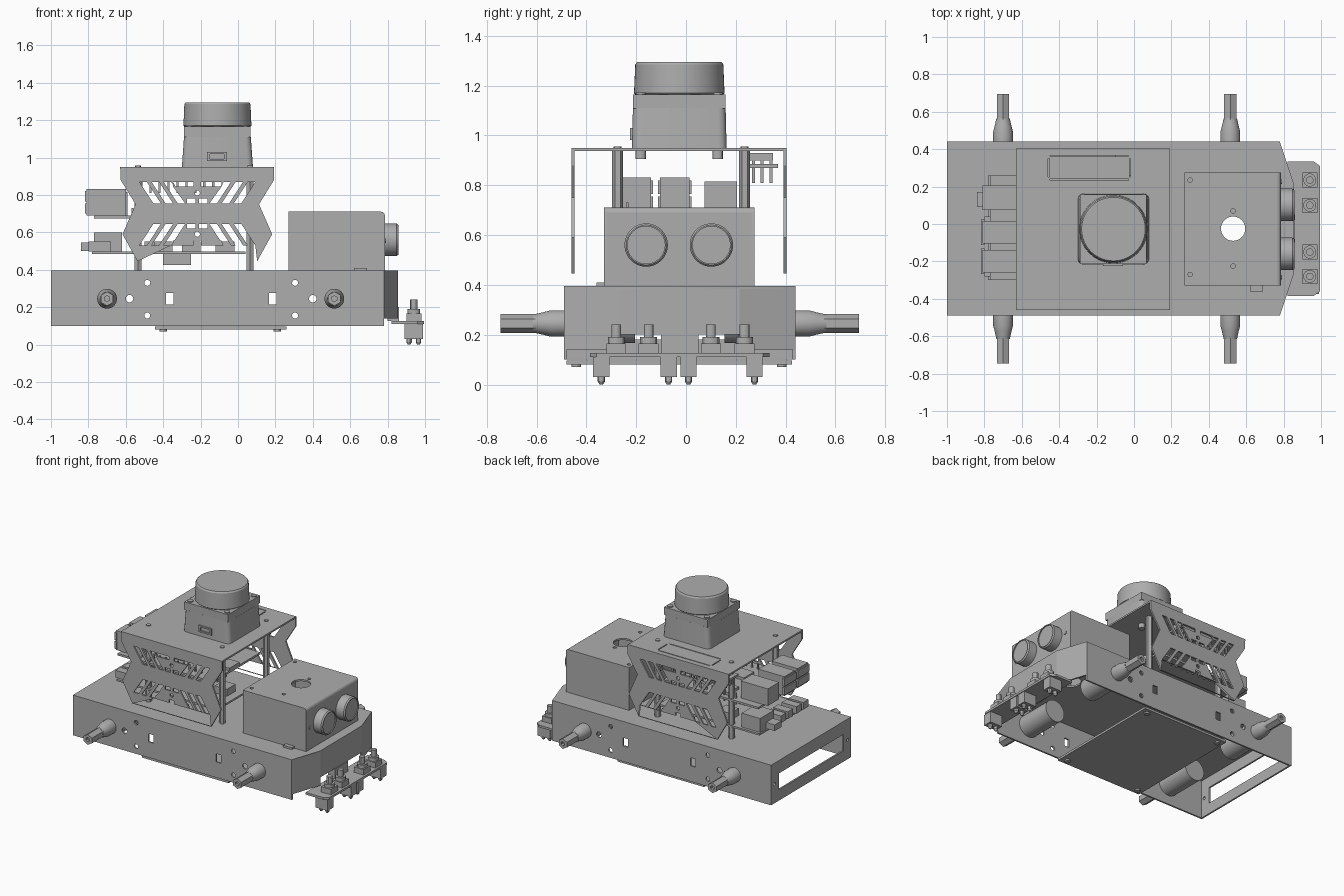
import bpy, bmesh, math
from mathutils import Matrix, Vector

if "Cube" in bpy.data.objects:
    bpy.data.objects.remove(bpy.data.objects["Cube"], do_unlink=True)

grey = bpy.data.materials.new("plain grey")
grey.use_nodes = True
grey.diffuse_color = (0.42, 0.42, 0.42, 1)
grey.node_tree.nodes["Principled BSDF"].inputs["Base Color"].default_value = grey.diffuse_color
parts = []


def finish(name, bm):
    bmesh.ops.remove_doubles(bm, verts=bm.verts, dist=1e-5)
    bmesh.ops.recalc_face_normals(bm, faces=bm.faces)
    mesh = bpy.data.meshes.new(name)
    bm.to_mesh(mesh)
    bm.free()
    mesh.materials.clear()
    mesh.materials.append(grey)
    ob = bpy.data.objects.new(name, mesh)
    bpy.context.collection.objects.link(ob)
    parts.append(ob)
    return ob


def box(name, x, y, z, bevel=0):
    bm = bmesh.new()
    bmesh.ops.create_cube(bm, size=1)
    for v in bm.verts:
        v.co = [a + (b - a) * (c + 0.5) for (a, b), c in zip((x, y, z), v.co)]
    if bevel:
        bmesh.ops.bevel(bm, geom=bm.edges[:], offset=bevel, segments=3, profile=0.5, affect='EDGES')
    return finish(name, bm)


def lathe(name, profile, loc, axis='Z', sides=24):
    """Closed solid of revolution from (radius, distance along axis) pairs."""
    rot = {'Z': Matrix(), 'X': Matrix.Rotation(math.pi / 2, 4, 'Y'),
           'Y': Matrix.Rotation(-math.pi / 2, 4, 'X')}[axis]
    bm = bmesh.new()
    rings = []
    for r, h in profile:
        ring = []
        for i in range(sides):
            a = math.tau * (i + 0.5) / sides
            ring.append(bm.verts.new(Vector(loc) + rot @ Vector((r * math.cos(a), r * math.sin(a), h))))
        rings.append(ring)
    for low, high in zip(rings, rings[1:]):
        for i in range(sides):
            j = (i + 1) % sides
            bm.faces.new((low[i], low[j], high[j], high[i]))
    bm.faces.new(rings[0][::-1])
    bm.faces.new(rings[-1])
    return finish(name, bm)


def circle(u, v, r, n=20):
    return [(u + r * math.cos(math.tau * i / n), v + r * math.sin(math.tau * i / n)) for i in range(n)]


def rect(u0, u1, v0, v1):
    return [(u0, v0), (u1, v0), (u1, v1), (u0, v1)]


def plate(name, loops, normal, at, thick=0.012, place=None):
    """Sheet with an outline and holes; normal is the axis it faces."""
    curve = bpy.data.curves.new(name, 'CURVE')
    curve.dimensions = '2D'
    curve.fill_mode = 'BOTH'
    curve.extrude = thick / 2
    for loop in loops:
        s = curve.splines.new('POLY')
        s.points.add(len(loop) - 1)
        for p, (u, v) in zip(s.points, loop):
            p.co = (u, v, 0, 1)
        s.use_cyclic_u = True
    tmp = bpy.data.objects.new(name, curve)
    bpy.context.collection.objects.link(tmp)
    mesh = bpy.data.meshes.new_from_object(tmp.evaluated_get(bpy.context.evaluated_depsgraph_get()))
    bm = bmesh.new()
    bm.from_mesh(mesh)
    bpy.data.objects.remove(tmp)
    bpy.data.meshes.remove(mesh)
    for f in bm.faces:
        f.smooth = False
    for vert in bm.verts:
        u, v, w = vert.co
        w += at
        vert.co = {'X': (w, u, v), 'Y': (u, w, v), 'Z': (u, v, w)}[normal]
        if place:
            vert.co = place @ vert.co
    return finish(name, bm)


# Chassis shell: top, sides, rear with slot, tapered nose
MID = -0.025
deck = [(-1, -0.49), (0.78, -0.49), (0.855, -0.265), (0.855, 0.215), (0.78, 0.44), (-1, 0.44)]
plate("chassis_top", [deck, circle(0.53, MID, 0.07)], 'Z', 0.389)
holes = [circle(x, z, 0.016) for x in (-0.485, 0.305) for z in (0.155, 0.33)]
holes += [rect(x, x + 0.04, 0.215, 0.275) for x in (-0.385, 0.165)]
holes += [circle(x, 0.245, 0.02) for x in (-0.58, 0.4)]
for side, y in (("right", -0.484), ("left", 0.434)):
    plate("chassis_side_" + side, [rect(-1, 0.78, 0.1, 0.395)] + holes, 'Y', y)
plate("chassis_rear", [rect(-0.49, 0.44, 0.1, 0.395), rect(-0.4, 0.35, 0.18, 0.3),
                       circle(-0.45, 0.24, 0.012), circle(0.4, 0.24, 0.012)], 'X', -0.994)
plate("nose_front", [rect(-0.265, 0.215, 0.2, 0.395)], 'X', 0.849)
slant = math.atan2(0.075, 0.225)
length = math.hypot(0.075, 0.225)
for side, s, y in (("right", 1, -0.49), ("left", -1, 0.44)):
    place = Matrix.Translation((0.78, y, 0)) @ Matrix.Rotation(-s * slant, 4, 'Z')
    plate("nose_cheek_" + side, [rect(*sorted((0, s * length)), 0.14, 0.395)], 'X', -0.006, place=place)
plate("belly_plate", [rect(-0.445, 0.26, -0.48, 0.425)], 'Z', 0.088, 0.016)
for x in (-0.4, 0.21):
    for y in (-0.44, 0.385):
        lathe("belly_screw", [(0.02, 0.07), (0.02, 0.09)], (x, y, 0), sides=12)

# Wheel hubs and gear motors
for x in (-0.7, 0.515):
    for s in (-1, 1):
        wall = MID + s * 0.46
        prof = [(0.053, 0), (0.053, 0.06), (0.045, 0.09), (0.036, 0.13)]
        lathe("wheel_hub", [(r, s * h) for r, h in prof], (x, wall, 0.245), 'Y')
        prof = [(0.038, 0.1), (0.038, 0.26), (0.016, 0.26), (0.016, 0.24)]
        lathe("wheel_shaft", [(r, s * h) for r, h in prof], (x, wall, 0.245), 'Y', 6)
        lathe("motor", [(0.08, 0), (0.08, -s * 0.28)], (x, wall, 0.245), 'Y')

# Sensor head with two round eyes
plate("head_top", [rect(0.27, 0.765, -0.33, 0.275), circle(0.53, MID, 0.065, 32), circle(0.53, 0.07, 0.012),
                   circle(0.53, -0.225, 0.012), circle(0.3, 0.235, 0.012), circle(0.3, -0.27, 0.012)], 'Z', 0.704)
arc = [(0.765 + 0.02 * math.cos(a), 0.69 + 0.02 * math.sin(a)) for a in (0, 0.4, 0.8, 1.2, 1.57)]
for side, y in (("right", -0.324), ("left", 0.269)):
    plate("head_side_" + side, [[(0.27, 0.395), (0.785, 0.395)] + arc + [(0.27, 0.71)]], 'Y', y)
inner = [(0.765 + 0.008 * math.cos(a), 0.69 + 0.008 * math.sin(a)) for a in (1.57, 1.2, 0.8, 0.4, 0)]
plate("head_bend", [arc + inner], 'Y', -0.0275, 0.605)
plate("head_front", [rect(-0.33, 0.275, 0.395, 0.69)], 'X', 0.779)
plate("head_back", [rect(-0.33, 0.275, 0.395, 0.71)], 'X', 0.276)
for y in (-0.16, 0.102):
    lathe("eye", [(0.08, 0.775), (0.087, 0.785), (0.087, 0.848), (0.08, 0.857),
                  (0.075, 0.857), (0.075, 0.85)], (0, y, 0.56), 'X', 40)
for y in (-0.285, 0.225):
    lathe("head_screw", [(0.012, 0.78), (0.012, 0.79)], (0, y, 0.555), 'X', 12)
box("head_hinge", (0.62, 0.69), (-0.36, -0.33), (0.395, 0.41))

# Hood with pierced side flaps
CX = -0.2175
half = [(0.41, 0.95), (0.41, 0.88), (0.33, 0.75), (0.4, 0.59), (0.32, 0.445)]
flap = [(CX + d, z) for d, z in half] + [(CX - d, z) for d, z in reversed(half)]
slots = [circle(CX, 0.81, 0.014, 12), circle(CX, 0.59, 0.014, 12)]
for wide, narrow in ((0.87, 0.755), (0.53, 0.645)):
    inward = 0.025 if wide > narrow else -0.025
    for s in (-1, 1):
        for k in range(3):
            d = 0.31 - 0.065 * k
            slots.append([(CX + s * d, wide), (CX + s * (d - 0.04), wide),
                          (CX + s * (d - 0.115), narrow), (CX + s * (d - 0.075), narrow)])
        slots.append(rect(*sorted((CX + s * 0.02, CX + s * 0.13)), *sorted((wide, wide - inward))))
        slots.append(rect(*sorted((CX + s * 0.01, CX + s * 0.055)), *sorted((narrow, narrow + inward))))
for side, y in (("right", -0.454), ("left", 0.398)):
    plate("hood_flap_" + side, [flap] + slots, 'Y', y)
posts = [(x, y) for x in (-0.535, 0.065) for y in (-0.275, 0.235)]
cuts = [rect(-0.45, -0.03, y, y + 0.007) for y in (0.233, 0.36)]
cuts += [rect(x, x + 0.007, 0.25, 0.35) for x in (-0.46, -0.025)]
plate("hood_top", [rect(-0.63, 0.19, -0.46, 0.404)] + cuts, 'Z', 0.944)
for x, y in posts:
    lathe("hood_post", [(0.022, 0.39), (0.022, 0.94)], (x, y, 0), sides=6)
    lathe("hood_screw", [(0.016, 0.945), (0.016, 0.956)], (x, y, 0), sides=12)

# Scanner turret
LX, LY = -0.11, -0.027
turret = box("scanner_base", (LX - 0.19, LX + 0.19), (LY - 0.19, LY + 0.19), (0.95, 1.11))
bm = bmesh.new()
bm.from_mesh(turret.data)
for v in bm.verts:
    if v.co.z > 1:
        v.co.x = LX + (v.co.x - LX) * 0.94
        v.co.y = LY + (v.co.y - LY) * 0.98
upright = [e for e in bm.edges if abs(e.verts[0].co.z - e.verts[1].co.z) > 0.1]
bmesh.ops.bevel(bm, geom=upright, offset=0.03, segments=3, profile=0.5, affect='EDGES')
bm.to_mesh(turret.data)
bm.free()
outline = [(LX + sx * 0.178, LY + sy * 0.186) for sx, sy in ((-1, -1), (1, -1), (1, 1), (-1, 1))]
plate("scanner_collar", [outline], 'Z', 1.137, 0.056)
lathe("scanner_drum", [(0.172, 1.16), (0.182, 1.17), (0.177, 1.285), (0.17, 1.295)], (LX, LY, 0), sides=64)
for sx in (-1, 1):
    for sy in (-1, 1):
        at = (LX + sx * 0.15, LY + sy * 0.155, 0)
        lathe("scanner_screw", [(0.02, 1.16), (0.02, 1.172)], at, sides=12)
        lathe("scanner_foot", [(0.022, 0.905), (0.022, 0.95)], at, sides=12)
plate("scanner_port", [rect(-0.165, -0.06, 0.982, 1.03), rect(-0.15, -0.075, 0.993, 1.019)], 'Y', LY - 0.19, 0.016)

# Computer boards with sockets, chips and pin rows
box("upper_board", (-0.77, 0), (-0.3, 0.26), (0.675, 0.69))
box("network_socket", (-0.81, -0.59), (0.075, 0.205), (0.69, 0.815))
for y in (-0.26, -0.105):
    box("double_socket", (-0.81, -0.6), (y, y + 0.12), (0.69, 0.832))
    for z in (0.7, 0.765):
        box("socket_rim", (-0.818, -0.8), (y - 0.008, y + 0.128), (z, z + 0.055))
box("lower_board", (-0.78, 0.04), (-0.3, 0.26), (0.485, 0.498))
for y in (-0.28, -0.2, -0.1, -0.02):
    box("small_socket", (-0.8, -0.68), (y, y + 0.06), (0.498, 0.55))
box("power_socket", (-0.84, -0.7), (0.09, 0.17), (0.5, 0.545))
box("terminal_block", (-0.77, -0.62), (0.08, 0.24), (0.498, 0.6))
for x, y in ((-0.45, -0.15), (-0.3, 0.05), (-0.12, -0.1), (-0.5, 0.1)):
    box("upper_chip", (x, x + 0.12), (y, y + 0.12), (0.69, 0.71))
    box("lower_chip", (x, x + 0.1), (y, y + 0.1), (0.498, 0.55))
box("under_chip", (-0.4, -0.25), (-0.1, 0.1), (0.425, 0.485))
box("header_board", (-0.6, -0.1), (0.245, 0.37), (0.87, 0.885))
box("header_strip", (-0.58, -0.12), (0.25, 0.35), (0.9, 0.93))
for i in range(10):
    x = -0.57 + i * 0.048
    for y in (0.265, 0.3, 0.335):
        box("header_pin", (x, x + 0.012), (y, y + 0.012), (0.81, 0.9))
    for y in (-0.24, 0.22):
        box("board_pin", (x, x + 0.01), (y, y + 0.01), (0.645, 0.73))

# Nose sensor bar: knobs above, probes below
bar = [(0.82, -0.385), (0.96, -0.385), (0.995, -0.36), (0.995, 0.31), (0.96, 0.335), (0.82, 0.335)]
plate("sensor_bar", [bar], 'Z', 0.118, 0.016)
for y in (0.235, 0.1, -0.15, -0.28):
    box("knob_base", (0.9, 0.98), (y - 0.04, y + 0.04), (0.126, 0.165))
    lathe("knob", [(0.035, 0.16), (0.035, 0.19), (0.02, 0.19), (0.02, 0.24)], (0.94, y, 0), sides=12)
for y in (0.275, 0.01, -0.07, -0.34):
    box("probe", (0.89, 0.99), (y - 0.033, y + 0.033), (0.03, 0.11))
    for x in (0.915, 0.965):
        lathe("probe_lens", [(0.015, 0.03), (0.015, 0.012), (0.007, 0)], (x, y, 0), sides=12)
box("bar_bracket", (0.8, 0.86), (-0.1, 0.05), (0.126, 0.2))

# Smooth the round parts, keep the edges sharp
bpy.ops.object.select_all(action='DESELECT')
for ob in parts:
    ob.select_set(True)
bpy.context.view_layer.objects.active = parts[0]
bpy.ops.object.shade_smooth_by_angle(angle=math.radians(30))
